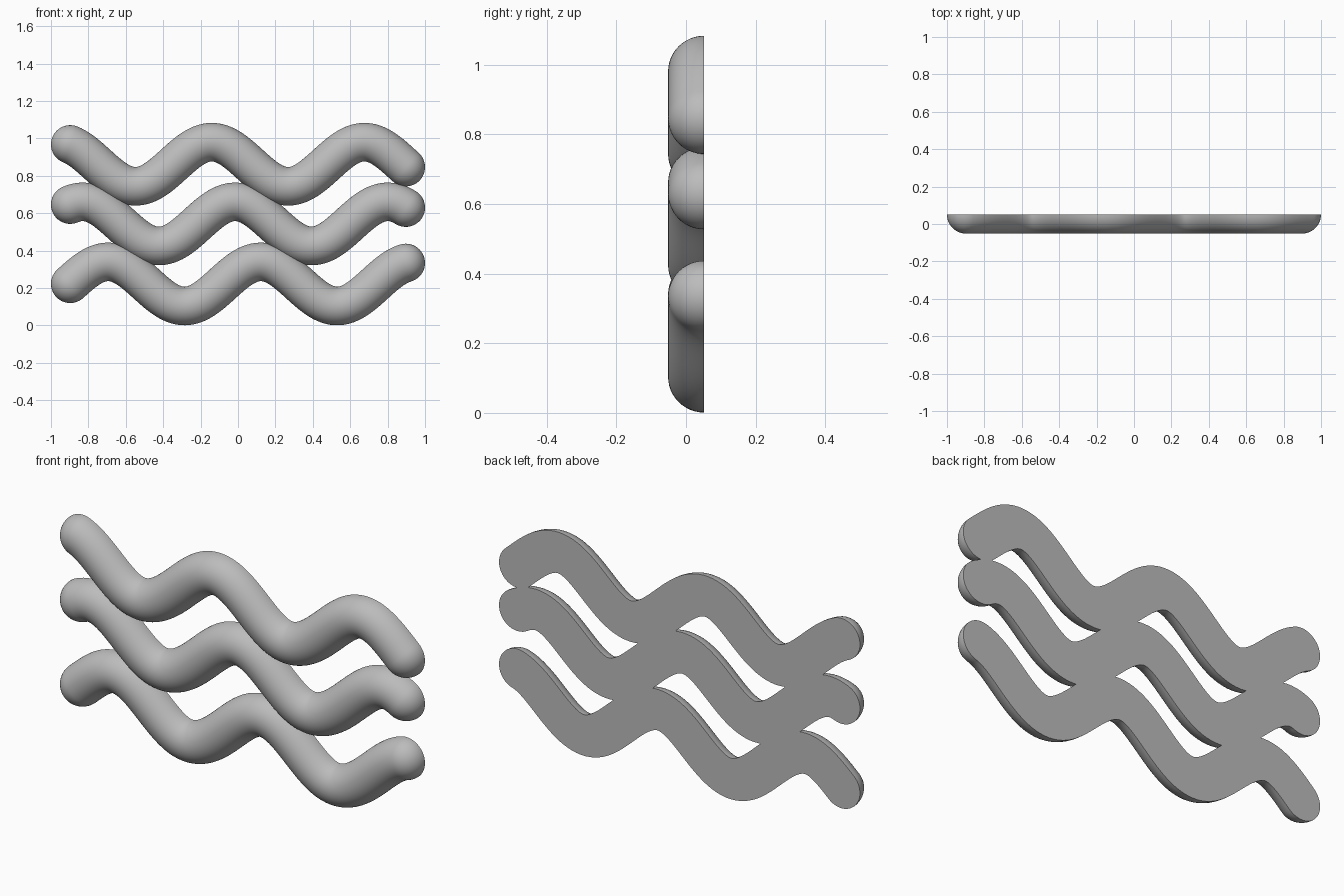
import bpy, bmesh
from math import sin, cos, pi
from mathutils import Vector

cube = bpy.data.objects.get("Cube")
if cube:
    bpy.data.objects.remove(cube, do_unlink=True)

RADIUS = 0.103      # half-round tube radius
BACK = 0.0515       # plane of the flat back
END = 1 - RADIUS    # centre of each rounded end
PERIOD = 0.816
AMPLITUDE = 0.118
STEPS, SIDES, CAP = 120, 24, 12

grey = bpy.data.materials.new("plain grey")
grey.use_nodes = True
grey.diffuse_color = (0.5, 0.5, 0.5, 1)
grey.node_tree.nodes["Principled BSDF"].inputs["Base Color"].default_value = (0.5, 0.5, 0.5, 1)


def wave_point(x, crest, height):
    """Centre of the wave and its unit direction at x."""
    k = 2 * pi / PERIOD
    angle = k * (x - crest)
    point = Vector((x, BACK, height + AMPLITUDE * cos(angle)))
    return point, Vector((1, 0, -AMPLITUDE * k * sin(angle))).normalized()


def wave_tube(name, crest, height):
    # stations: (centre, direction, radius), with dome rings at both ends
    stations = []
    for i in range(STEPS + 1):
        p, d = wave_point(-END + 2 * END * i / STEPS, crest, height)
        stations.append((p, d, RADIUS))

    def dome(station, sign):
        p, d, r = station
        angles = [pi / 2 * j / CAP for j in range(1, CAP + 1)]
        return [(p + d * sign * r * sin(a), d, r * cos(a)) for a in angles]

    stations = dome(stations[0], -1)[::-1] + stations + dome(stations[-1], 1)

    # half-circle sections, closed by the flat back
    bm = bmesh.new()
    rings = []
    for p, d, r in stations:
        across = Vector((-d.z, 0, d.x))
        rings.append([bm.verts.new(p + across * r * cos(pi * j / SIDES)
                                   + Vector((0, -r * sin(pi * j / SIDES), 0)))
                      for j in range(SIDES + 1)])
    for a, b in zip(rings, rings[1:]):
        for j in range(SIDES + 1):
            n = (j + 1) % (SIDES + 1)
            bm.faces.new((a[j], a[n], b[n], b[j]))
    bmesh.ops.remove_doubles(bm, verts=bm.verts, dist=1e-5)
    bmesh.ops.recalc_face_normals(bm, faces=bm.faces)

    mesh = bpy.data.meshes.new(name)
    bm.to_mesh(mesh)
    bm.free()
    mesh.materials.append(grey)
    obj = bpy.data.objects.new(name, mesh)
    bpy.context.collection.objects.link(obj)
    bpy.ops.object.select_all(action="DESELECT")
    obj.select_set(True)
    bpy.context.view_layer.objects.active = obj
    bpy.ops.object.shade_smooth_by_angle(angle=pi / 5)


# three stacked waves, each shifted sideways from the next
wave_tube("top_wave", -0.14, 0.862)
wave_tube("middle_wave", -0.015, 0.543)
wave_tube("bottom_wave", 0.122, 0.222)
